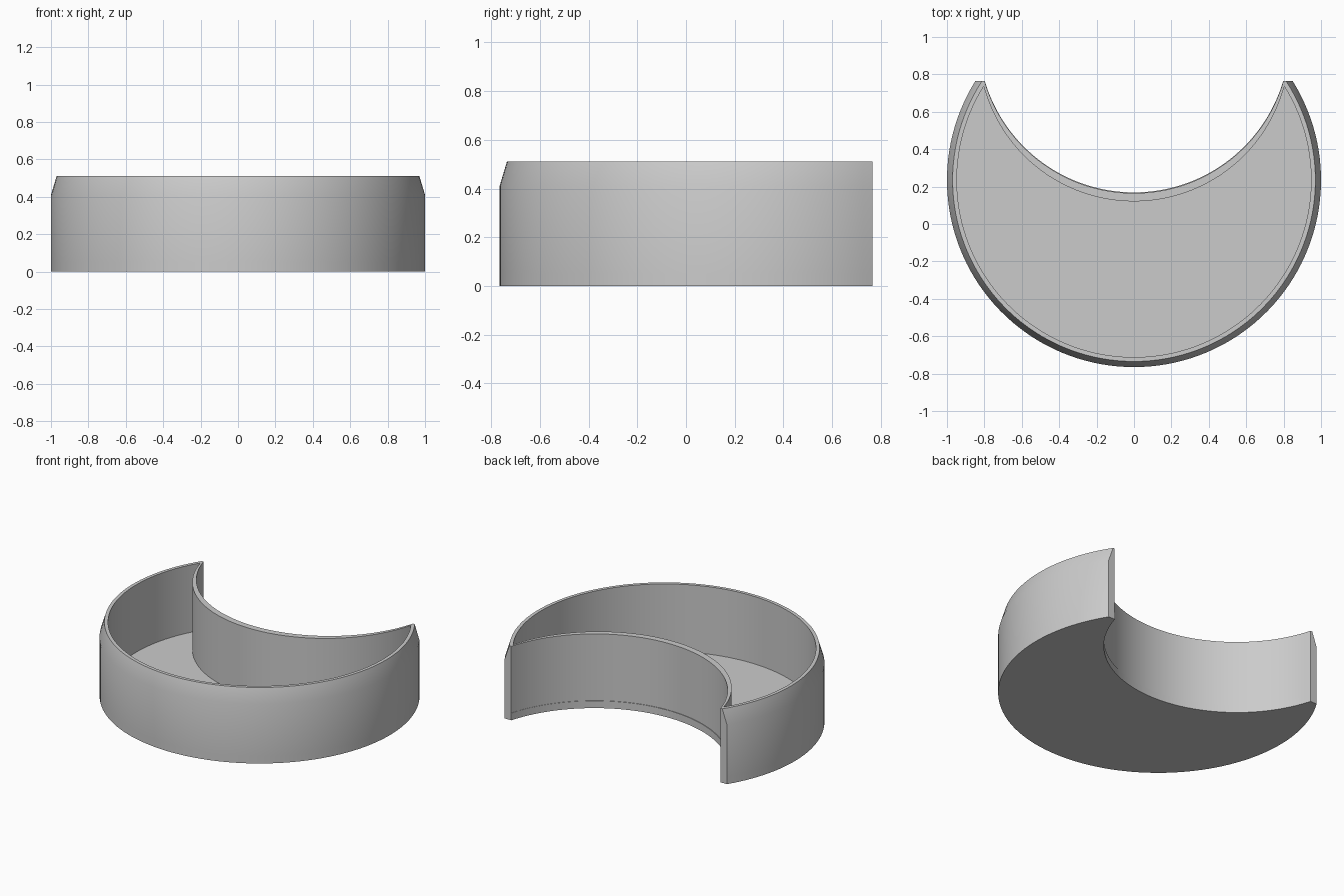
import bpy, bmesh, math

cube = bpy.data.objects.get("Cube")
if cube:
    bpy.data.objects.remove(cube)

SEG = 96            # segments along each arc
OUTER_Y = 0.235     # centre of the big circle
BITE_R = 0.832      # radius of the concave bite


def arc(cy, r, y_end, z):
    """Arc through the front of a circle, from the +x tip to the -x tip."""
    a0 = math.asin((y_end - cy) / r)
    span = math.pi + 2 * a0
    return [(r * math.cos(a0 - span * i / SEG),
             cy + r * math.sin(a0 - span * i / SEG), z) for i in range(SEG + 1)]


def crescent(bm, z, r, bite_y, tip_y):
    """One horizontal crescent outline: (outer verts, bite verts)."""
    return [[bm.verts.new(p) for p in arc(cy, rad, tip_y, z)]
            for cy, rad in ((OUTER_Y, r), (bite_y, BITE_R))]


def cap(bm, ring):
    o, b = ring
    for i in range(SEG):
        bm.faces.new((o[i], o[i + 1], b[i + 1], b[i]))


bm = bmesh.new()
# Outlines in order: base, ledge, wall, sloped rim, cavity, floor
rings = [crescent(bm, *spec) for spec in (
    (0.0, 1.0, 1.001, 0.765),
    (0.05, 1.0, 1.001, 0.765),
    (0.05, 1.0, 0.997, 0.765),
    (0.41, 1.0, 0.997, 0.765),
    (0.51, 0.97, 0.997, 0.765),
    (0.51, 0.947, 0.953, 0.733),
    (0.045, 0.947, 0.953, 0.733),
)]
for low, high in zip(rings, rings[1:]):
    a = low[0] + low[1][::-1]
    b = high[0] + high[1][::-1]
    for i in range(len(a)):
        j = (i + 1) % len(a)
        bm.faces.new((a[i], a[j], b[j], b[i]))
cap(bm, rings[0])
cap(bm, rings[-1])
bmesh.ops.remove_doubles(bm, verts=bm.verts, dist=0.0002)
bmesh.ops.recalc_face_normals(bm, faces=bm.faces)

mesh = bpy.data.meshes.new("crescent_tray")
bm.to_mesh(mesh)
bm.free()
tray = bpy.data.objects.new("crescent_tray", mesh)
bpy.context.collection.objects.link(tray)

# Plain grey material
grey = bpy.data.materials.new("plain grey")
grey.use_nodes = True
colour = (0.6, 0.6, 0.6, 1.0)
grey.diffuse_color = colour
grey.node_tree.nodes["Principled BSDF"].inputs["Base Color"].default_value = colour
mesh.materials.append(grey)

bpy.ops.object.select_all(action='DESELECT')
tray.select_set(True)
bpy.context.view_layer.objects.active = tray
bpy.ops.object.shade_smooth_by_angle(angle=math.radians(30))
